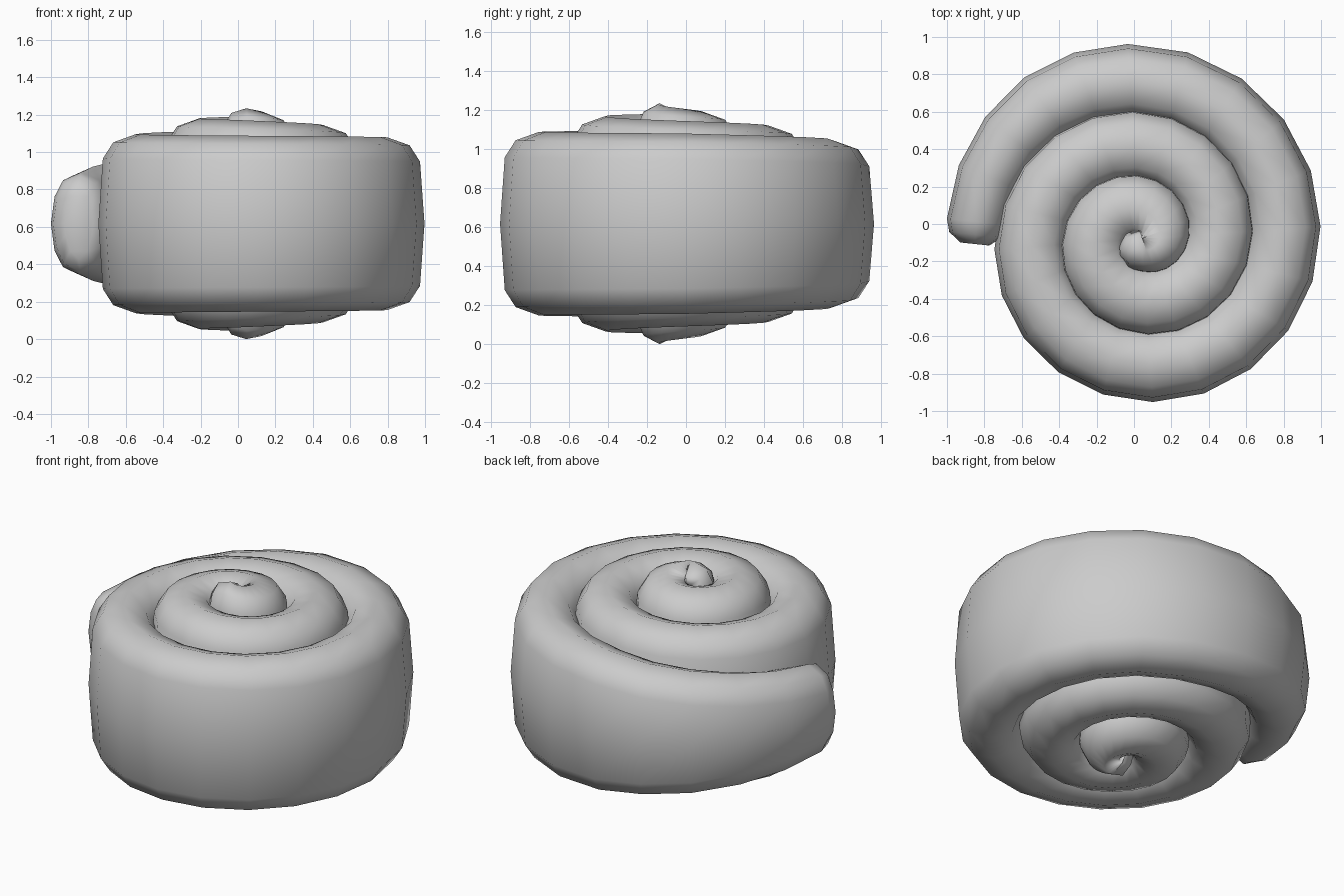
import bpy, bmesh
from math import radians, cos, sin
from mathutils import Vector

cube = bpy.data.objects.get("Cube")
if cube:
    bpy.data.objects.remove(cube, do_unlink=True)

CENTRE = Vector((0.04, -0.08, 0.617))
START, COUNT = -86, 55                    # start angle in degrees, steps along the coil
HEIGHTS = [(0.19, 0.617), (0.37, 0.573), (0.52, 0.555), (0.79, 0.478), (0.96, 0.462),
           (1.04, 0.432), (1.08, 0.36), (1.12, 0.275)]


def half_height(r):
    for (r0, h0), (r1, h1) in zip(HEIGHTS, HEIGHTS[1:]):
        if r <= r1:
            return h0 + (h1 - h0) * (r - r0) / (r1 - r0)
    return HEIGHTS[-1][1]


def section(w, h):
    # Rounded upright strip outline: half width w, half height h
    q = [(w, 0), (0.88 * w, h - 0.13), (0.6 * w, h - 0.043), (0, h)]
    upper = q + [(-x, z) for x, z in q[-2::-1]]
    return upper + [(x, -z) for x, z in upper[-2:0:-1]]


def add_ring(bm, i, inset=0.0, shift=0.0):
    # One outline of the strip at step i; inset and shift shape the end caps
    turn = 18 * min(i, 50) + 16 * max(0, i - 50)
    angle = radians(START + turn)
    r = 0.19 + 0.342 * turn / 360
    inner = max(r - 0.4, -0.08)
    outer = r - 0.075 * max(0, (turn - 926) / 54)
    mid, w = (outer + inner) / 2, (outer - inner) / 2
    radial = Vector((cos(angle), sin(angle), 0))
    tangent = Vector((-sin(angle), cos(angle), 0))
    return [bm.verts.new(CENTRE + radial * (mid + x) + tangent * shift + Vector((0, 0, z)))
            for x, z in section(w - inset, half_height(r) - inset)]


# Coiled strip with rounded ends
bm = bmesh.new()
rings = [add_ring(bm, 0, 0.09, -0.12), add_ring(bm, 0, 0.025, -0.08)]
rings += [add_ring(bm, i) for i in range(COUNT + 1)]
rings += [add_ring(bm, COUNT, 0.02, 0.07), add_ring(bm, COUNT, 0.085, 0.12)]
for a, b in zip(rings, rings[1:]):
    for k in range(len(a)):
        n = (k + 1) % len(a)
        bm.faces.new((a[k], b[k], b[n], a[n]))
bm.faces.new(rings[0])
bm.faces.new(rings[-1][::-1])
bmesh.ops.recalc_face_normals(bm, faces=bm.faces)

mesh = bpy.data.meshes.new("spiral_roll")
bm.to_mesh(mesh)
bm.free()
roll = bpy.data.objects.new("spiral_roll", mesh)
bpy.context.collection.objects.link(roll)
for p in mesh.polygons:
    p.use_smooth = True
